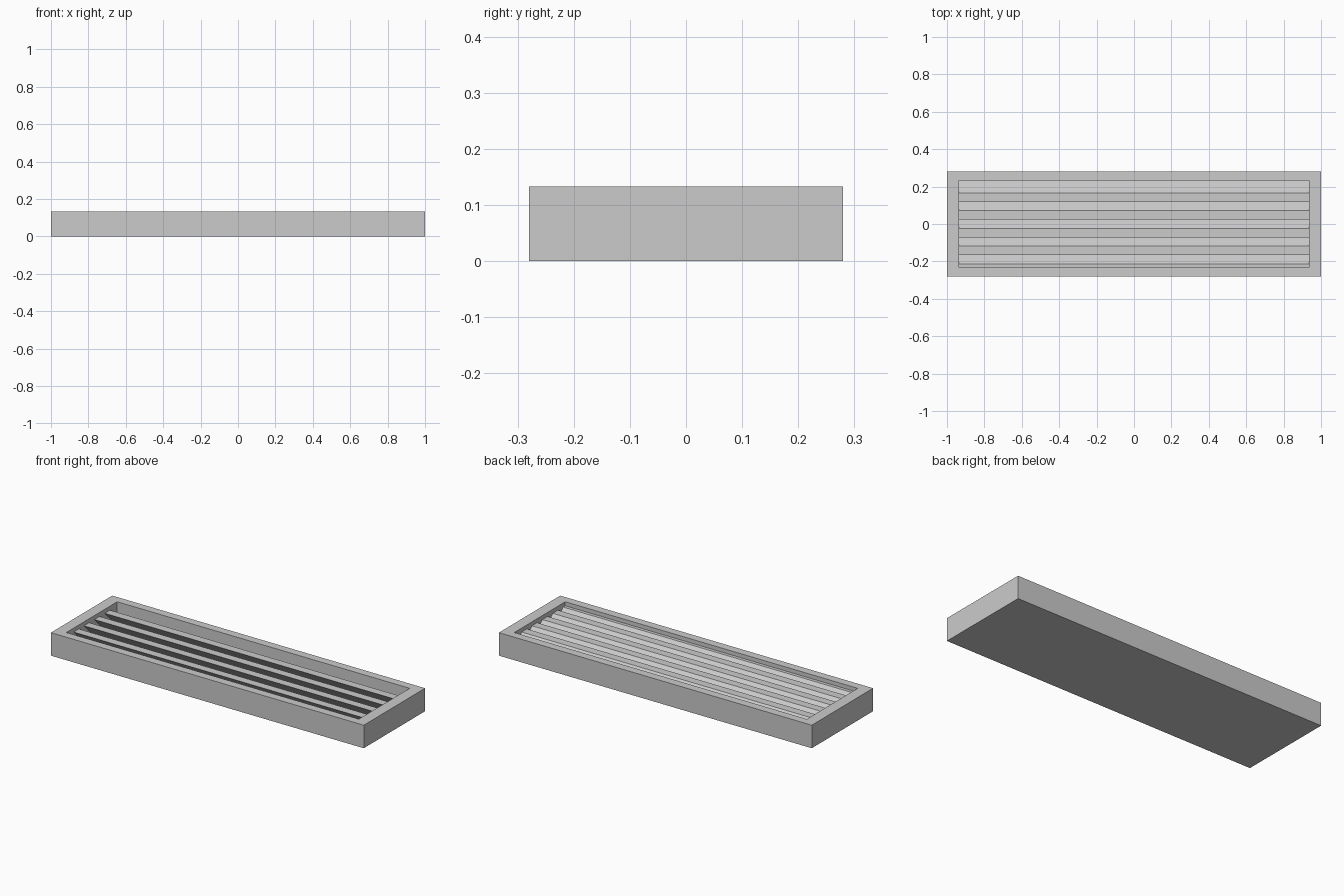
import bpy
import bmesh

cube = bpy.data.objects.get("Cube")
if cube:
    bpy.data.objects.remove(cube, do_unlink=True)

grey = bpy.data.materials.new("light grey")
grey.use_nodes = True
colour = (0.6, 0.6, 0.6, 1)
grey.diffuse_color = colour
grey.node_tree.nodes["Principled BSDF"].inputs["Base Color"].default_value = colour

LENGTH, WIDTH, HEIGHT = 2.0, 0.56, 0.133
OPEN_X, OPEN_Y = 0.935, 0.213
FLOOR = 0.02
SLAT_TOP, SLAT_BOTTOM = 0.11, 0.025
BAND = 2 * OPEN_Y / 9


def add_object(name, bm):
    bmesh.ops.recalc_face_normals(bm, faces=bm.faces)
    mesh = bpy.data.meshes.new(name)
    bm.to_mesh(mesh)
    bm.free()
    mesh.materials.append(grey)
    obj = bpy.data.objects.new(name, mesh)
    bpy.context.collection.objects.link(obj)
    return obj


# Housing: a closed tray with a recessed rectangular opening
bm = bmesh.new()
bmesh.ops.create_cube(bm, size=1)
for v in bm.verts:
    v.co.x *= LENGTH
    v.co.y *= WIDTH
    v.co.z = (v.co.z + 0.5) * HEIGHT
top = max(bm.faces, key=lambda f: f.calc_center_median().z)
bmesh.ops.inset_region(bm, faces=[top], thickness=WIDTH / 2 - OPEN_Y)
for v in top.verts:
    v.co.x = OPEN_X if v.co.x > 0 else -OPEN_X
well = bmesh.ops.extrude_discrete_faces(bm, faces=[top])["faces"][0]
for v in well.verts:
    v.co.z = FLOOR
add_object("housing", bm)


# Slats: flat-topped blades leaning at 45 degrees, the first emerging from the front wall
def add_slat(name, front, thick):
    drop = SLAT_TOP - SLAT_BOTTOM
    profile = [(front, SLAT_TOP), (front + thick, SLAT_TOP),
               (front + thick + drop, SLAT_BOTTOM), (front + drop, SLAT_BOTTOM)]
    bm = bmesh.new()
    face = bm.faces.new([bm.verts.new((-OPEN_X, y, z)) for y, z in profile])
    side = bmesh.ops.extrude_face_region(bm, geom=[face])["geom"]
    moved = [g for g in side if isinstance(g, bmesh.types.BMVert)]
    bmesh.ops.translate(bm, verts=moved, vec=(2 * OPEN_X, 0, 0))
    add_object(name, bm)


for i in range(5):
    add_slat(f"slat_{i + 1}", -OPEN_Y + (2 * i - 1) * BAND, BAND)
